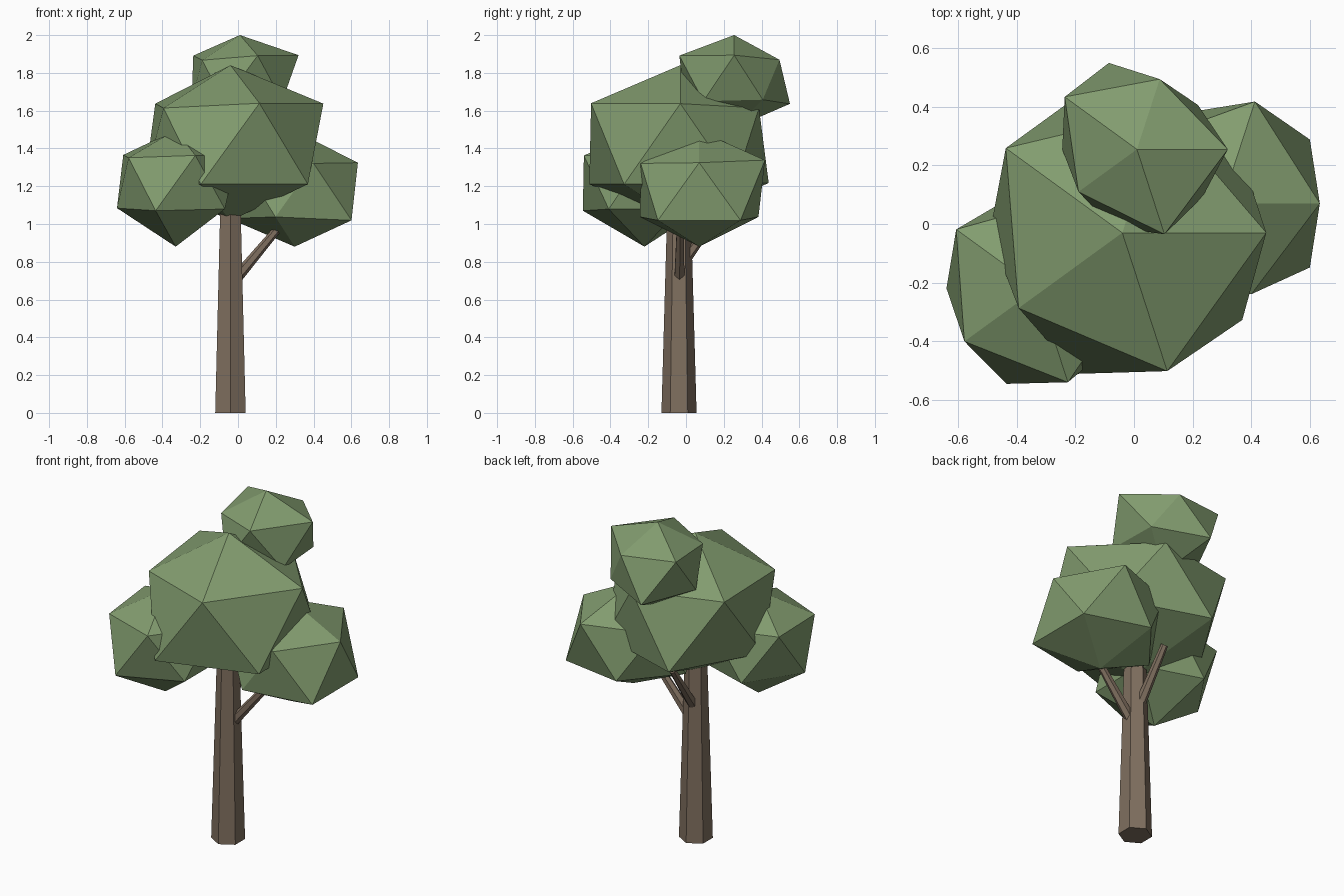
import bpy
import bmesh
import math
from mathutils import Vector

cube = bpy.data.objects.get("Cube")
if cube:
    bpy.data.objects.remove(cube, do_unlink=True)


def make_material(name, color):
    mat = bpy.data.materials.new(name)
    mat.use_nodes = True
    mat.diffuse_color = color
    mat.node_tree.nodes["Principled BSDF"].inputs["Base Color"].default_value = color
    return mat


leaf_green = make_material("leaf green", (0.225, 0.335, 0.16, 1))
bark_brown = make_material("bark brown", (0.215, 0.16, 0.115, 1))


def finish(bm, name, mat):
    bmesh.ops.recalc_face_normals(bm, faces=bm.faces)
    mesh = bpy.data.meshes.new(name)
    bm.to_mesh(mesh)
    bm.free()
    mesh.materials.append(mat)
    obj = bpy.data.objects.new(name, mesh)
    bpy.context.collection.objects.link(obj)
    return obj


def ring_order(vert):
    """Sort from the bottom up, then by angle around the vertical axis."""
    angle = round(math.degrees(math.atan2(vert.co.y, vert.co.x))) % 360
    return round(vert.co.z, 2), angle


def foliage(name, center, radius, height, bottom, lower, upper, top):
    """Squashed icosahedron whose corners are pushed in or out."""
    bm = bmesh.new()
    bmesh.ops.create_icosphere(bm, subdivisions=1, radius=1)
    factors = [bottom, *lower, *upper, top]
    for vert, factor in zip(sorted(bm.verts, key=ring_order), factors):
        scale = Vector((radius, radius, height)) * factor
        vert.co = Vector(center) + vert.co * scale
    return finish(bm, name, leaf_green)


def limb(name, start, end, r_start, r_end, turn=0.0):
    """Tapered six-sided limb between two points."""
    start, end = Vector(start), Vector(end)
    axis = end - start
    bm = bmesh.new()
    bmesh.ops.create_cone(bm, cap_ends=True, segments=6, radius1=r_start,
                          radius2=r_end, depth=axis.length)
    obj = finish(bm, name, bark_brown)
    obj.location = (start + end) / 2
    if turn:
        obj.rotation_euler.z = turn
    else:
        obj.rotation_euler = axis.to_track_quat("Z", "Y").to_euler()
    return obj


# Trunk and its two branches; trunk corners point front and back
trunk = limb("trunk", (-0.04, -0.037, 0), (-0.04, -0.037, 1.2), 0.093, 0.059,
             turn=math.pi / 3)
limb("side_branch", (-0.02, -0.035, 0.7), (0.24, -0.03, 1.01), 0.031, 0.02)
limb("back_branch", (-0.045, -0.02, 0.79), (-0.05, 0.2, 1.1), 0.031, 0.02)

# Foliage clumps: corner factors run counter-clockwise from +x
foliage("main_foliage", (-0.04, -0.03, 1.427), 0.55, 0.47, 0.87,
        (1, 1, 0.92, 1.03, 1.03), (1, 0.89, 1, 0.89, 1.01), 0.88)
foliage("right_foliage", (-0.33, -0.22, 1.218), 0.36, 0.31, 1.09,
        (1, 1, 0.965, 1.065, 1), (1, 1, 1.065, 0.957, 1.047), 0.9)
foliage("left_foliage", (0.3, 0.07, 1.18), 0.39, 0.337, 0.89,
        (1.066, 0.945, 1, 0.945, 1.066), (0.96, 1.05, 1, 1, 0.934), 0.93)
foliage("top_foliage", (0.01, 0.255, 1.765), 0.31, 0.257, 1,
        (0.93, 1.12, 0.92, 1, 1), (1.12, 0.91, 1.1, 0.89, 1.1), 0.915)
